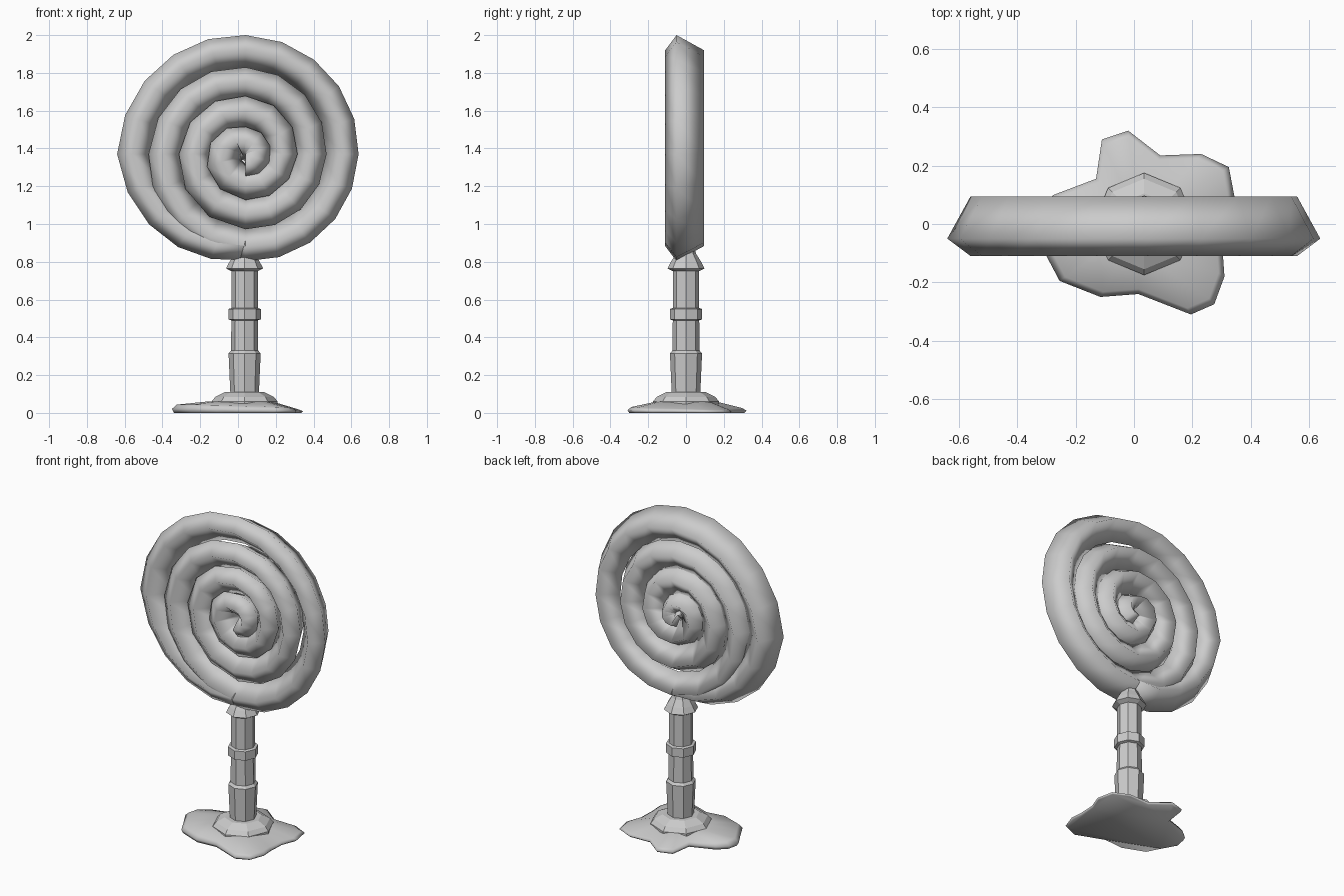
import bpy, bmesh, math

if "Cube" in bpy.data.objects:
    bpy.data.objects.remove(bpy.data.objects["Cube"])


def make_object(name, verts, faces, smooth):
    mesh = bpy.data.meshes.new(name)
    mesh.from_pydata(verts, [], faces)
    bm = bmesh.new()
    bm.from_mesh(mesh)
    bmesh.ops.recalc_face_normals(bm, faces=bm.faces)
    bm.to_mesh(mesh)
    bm.free()
    for p in mesh.polygons:
        p.use_smooth = smooth
    ob = bpy.data.objects.new(name, mesh)
    bpy.context.collection.objects.link(ob)
    return ob


def loft(name, rings, smooth=False):
    """Skin a list of equal-sized closed rings and cap both ends."""
    n = len(rings[0])
    verts = [v for ring in rings for v in ring]
    faces = [(i * n + j, i * n + (j + 1) % n, (i + 1) * n + (j + 1) % n, (i + 1) * n + j)
             for i in range(len(rings) - 1) for j in range(n)]
    faces += [tuple(range(n)), tuple(range(len(verts) - n, len(verts)))]
    return make_object(name, verts, faces, smooth)


def interp(knots, t):
    for (t0, v0), (t1, v1) in zip(knots, knots[1:]):
        if t <= t1:
            return v0 + (v1 - v0) * (t - t0) / (t1 - t0)
    return knots[-1][1]


# Spiral candy: four-sided section swept along a spiral, tail tucked into the ring before
CX, CZ = 0.04, 1.37
RADIUS = [(0, .055), (.5, .07), (.75, .127), (1, .163), (1.5, .228), (2, .318), (2.5, .38),
          (3, .487), (3.5, .55), (3.75, .60), (4, .485)]
WIDTH = [(0, .07), (.5, .075), (.75, .08), (3.75, .08), (4, .075)]
turns = [k + i / n for k, n in enumerate((10, 12, 16, 20)) for i in range(n)] + [4.0]
rings = []
for t in turns:
    a = math.tau * t - math.pi / 2
    r, w = interp(RADIUS, t), interp(WIDTH, t)
    section = [(w, -.05), (0, -.11), (-1.4 * w, .01), (0, .095)]
    rings.append([(CX + (r + d) * math.cos(a), y, CZ + (r + d) * math.sin(a))
                  for d, y in section])
loft("spiral_candy", rings, smooth=True)


# Octagonal turned parts
def turned(name, profile):
    loft(name, [[(0.035 + r * math.cos(i * math.tau / 8), r * math.sin(i * math.tau / 8), z)
                 for i in range(8)] for r, z in profile])


turned("plinth", [(.175, .03), (.175, .06), (.155, .085), (.105, .11)])
turned("stem", [(.075, .09), (.085, .315), (.072, .33), (.07, .49), (.086, .495), (.086, .55),
                (.07, .555), (.07, .75), (.098, .765), (.08, .80), (.055, .84), (.045, .87)])

# Melted puddle foot, thinner towards the back and right lobes
outline = [(-.11, .29), (-.02, .32), (.09, .235), (.23, .24), (.325, .195), (.345, .09),
           (.31, 0), (.305, -.11), (.31, -.18), (.275, -.275), (.195, -.31), (.015, -.24),
           (-.115, -.25), (-.255, -.195), (-.30, -.11), (-.35, -.02), (-.335, .05),
           (-.275, .10), (-.13, .155)]
levels = [(.97, 0), (1, .02), (.93, .042), (.5, .06)]
loft("puddle_foot", [[(.02 + (x - .02) * s, y * s,
                       z * (1 if s == .5 else .75 - .8 * x - .5 * y)) for x, y in outline]
                     for s, z in levels], smooth=True)
